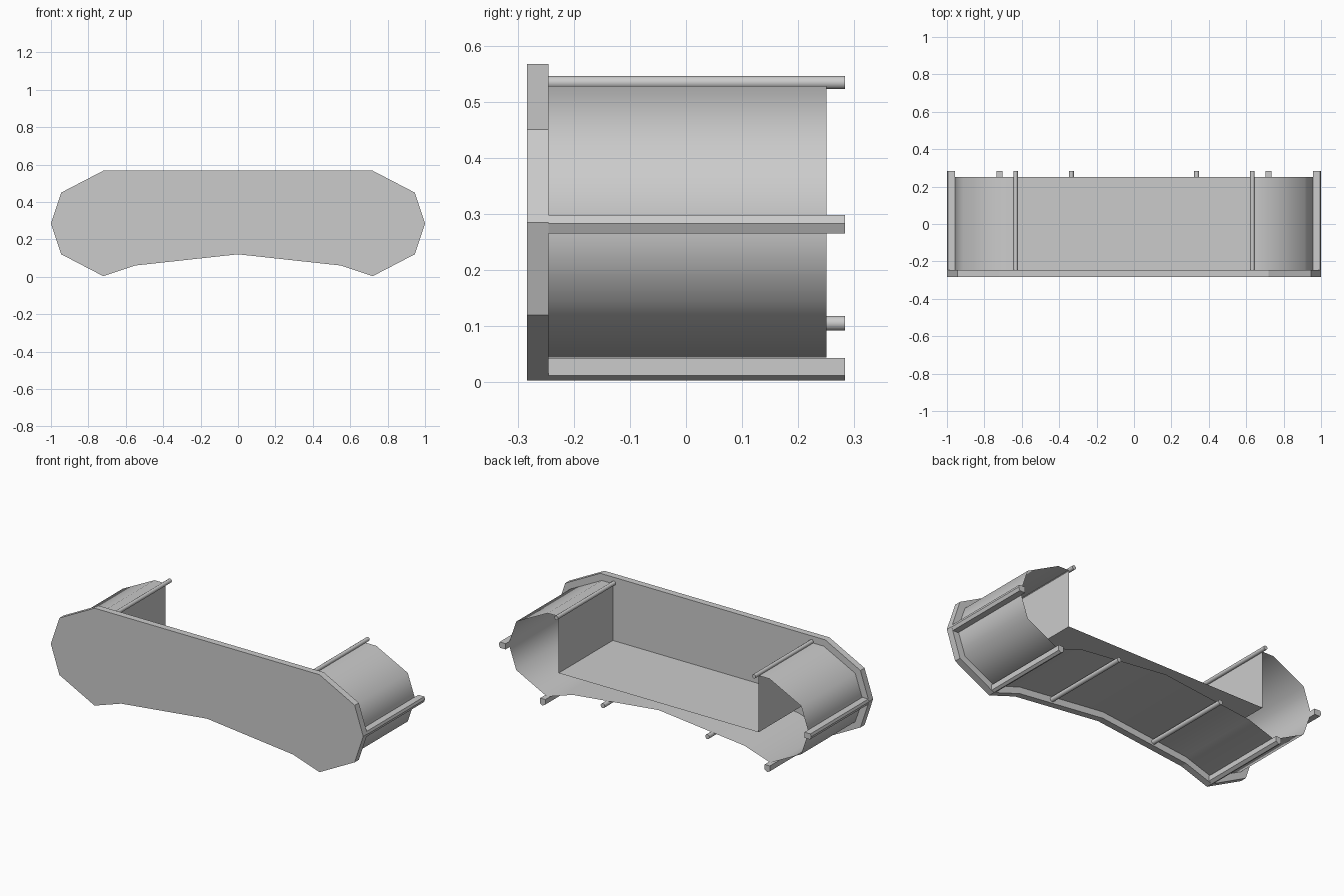
import bpy, bmesh, math

if "Cube" in bpy.data.objects:
    bpy.data.objects.remove(bpy.data.objects["Cube"])


def prism(name, pts, y0, y1, caps=True, smooth=None):
    """Extrude an x-z outline along y, with or without end caps."""
    bm = bmesh.new()
    a = [bm.verts.new((x, y0, z)) for x, z in pts]
    b = [bm.verts.new((x, y1, z)) for x, z in pts]
    n = len(pts)
    for i in range(n):
        j = (i + 1) % n
        bm.faces.new((a[i], a[j], b[j], b[i]))
    if caps:
        bm.faces.new(a[::-1])
        bm.faces.new(b)
        bmesh.ops.recalc_face_normals(bm, faces=bm.faces)
    else:
        # open tube: outline runs clockwise, so flip when needed
        area = sum(pts[i][0] * pts[(i + 1) % n][1] - pts[(i + 1) % n][0] * pts[i][1] for i in range(n))
        if area < 0:
            bmesh.ops.reverse_faces(bm, faces=bm.faces)
    me = bpy.data.meshes.new(name)
    bm.to_mesh(me)
    bm.free()
    ob = bpy.data.objects.new(name, me)
    bpy.context.collection.objects.link(ob)
    if smooth:
        bpy.ops.object.select_all(action='DESELECT')
        ob.select_set(True)
        bpy.context.view_layer.objects.active = ob
        bpy.ops.object.shade_smooth_by_angle(angle=math.radians(smooth))
    return ob


def mirrored(half):
    """Complete a right-hand half outline with its reflection."""
    return half + [(-x, z) for x, z in reversed(half) if x > 0]


def circle(x, z, r, n=10):
    return [(x + r * math.cos(math.tau * i / n), z + r * math.sin(math.tau * i / n)) for i in range(n)]


# Front plate
prism("front_plate", mirrored([(0.72, 0.567), (0.945, 0.45), (1.0, 0.285), (0.945, 0.12),
                               (0.72, 0.003), (0.55, 0.06), (0, 0.12)]), -0.283, -0.245)

# Thin shell, open at the back: recessed tray, end walls and arched underside
prism("shell", mirrored([(0.64, 0.2), (0.64, 0.528), (0.71, 0.528), (0.912, 0.425), (0.96, 0.285),
                         (0.912, 0.145), (0.715, 0.044), (0.55, 0.098), (0, 0.157)]),
      -0.245, 0.25, caps=False, smooth=50)

# Rods along the shell, reaching past its back edge
for side, s in (("right", 1), ("left", -1)):
    rods = {
        "top_rod": (circle(0.633, 0.534, 0.012), 40),
        "under_rod": (circle(0.335, 0.105, 0.0135), 40),
        "side_rail": ([(0.957, 0.265), (0.992, 0.265), (1.0, 0.283), (0.995, 0.298), (0.957, 0.298)], None),
        "bottom_rail": ([(0.702, 0.043), (0.702, 0.014), (0.72, 0.003), (0.735, 0.012), (0.735, 0.043)], None),
    }
    for name, (pts, smooth) in rods.items():
        prism(f"{side}_{name}", [(s * x, z) for x, z in pts], -0.245, 0.283, smooth=smooth)
